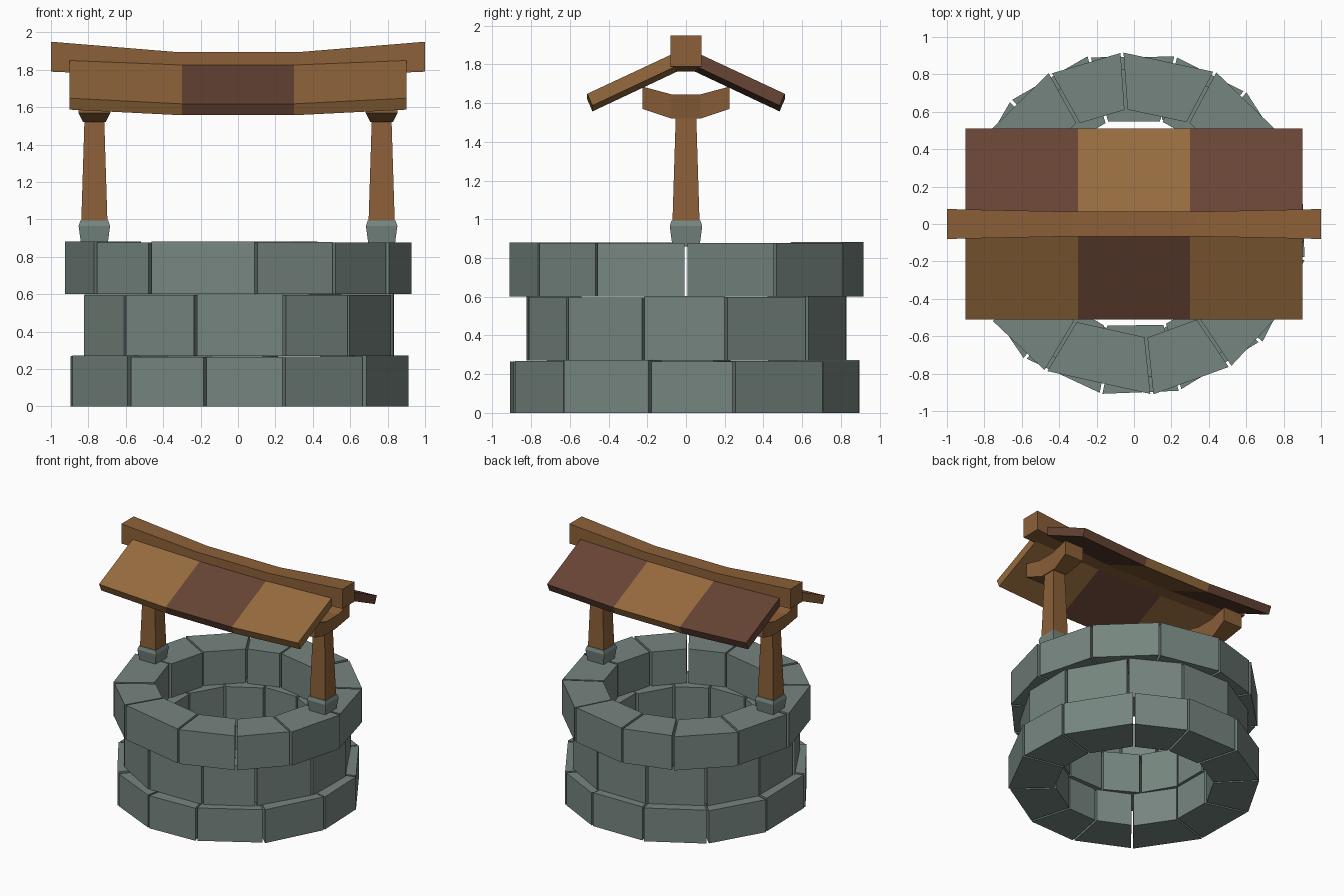
import bpy, math, random

if "Cube" in bpy.data.objects:
    bpy.data.objects.remove(bpy.data.objects["Cube"])
random.seed(4)


def mat(name, rgb):
    m = bpy.data.materials.new(name)
    m.diffuse_color = (*rgb, 1)
    m.use_nodes = True
    m.node_tree.nodes["Principled BSDF"].inputs["Base Color"].default_value = m.diffuse_color
    return m


STONE = mat("grey_green_stone", (0.180, 0.235, 0.213))
WOOD = mat("frame_wood", (0.262, 0.118, 0.040))
LIGHT = mat("light_roof_wood", (0.305, 0.145, 0.047))
DARK = mat("dark_roof_wood", (0.135, 0.058, 0.036))


def make(name, verts, faces, mats, idx=None):
    me = bpy.data.meshes.new(name)
    me.from_pydata(verts, [], faces)
    for m in mats:
        me.materials.append(m)
    if idx:
        for p, i in zip(me.polygons, idx):
            p.material_index = i
    ob = bpy.data.objects.new(name, me)
    bpy.context.collection.objects.link(ob)
    # consistent outward normals
    import bmesh
    bm = bmesh.new()
    bm.from_mesh(me)
    bmesh.ops.recalc_face_normals(bm, faces=bm.faces)
    bm.to_mesh(me)
    bm.free()
    return ob


def loft(name, sections, mats, span_mats=None):
    """Skin matching closed sections and cap both ends."""
    n = len(sections[0])
    verts = [v for s in sections for v in s]
    faces, idx = [], []
    for k in range(len(sections) - 1):
        for i in range(n):
            j = (i + 1) % n
            faces.append((k*n + i, k*n + j, k*n + n + j, k*n + n + i))
            idx.append(span_mats[k] if span_mats else 0)
    faces += [tuple(range(n)), tuple(range(len(verts) - n, len(verts)))]
    idx += [span_mats[0], span_mats[-1]] if span_mats else [0, 0]
    return make(name, verts, faces, mats, idx)


# Stone rings: twelve separate wedge blocks each, split at the seam angles
def ring(name, seams, r_in, r_out, z0, z1):
    verts, faces = [], []
    for k, a in enumerate(seams):
        b = seams[(k + 1) % 12] + (360 if k == 11 else 0)
        base = len(verts)
        dr = random.uniform(-0.008, 0.008)
        for z in (z0, z1 + random.uniform(-0.006, 0.005)):
            for ang, s, r in ((a, 1, r_in), (a, 1, r_out), (b, -1, r_out), (b, -1, r_in)):
                t = math.radians(ang) + s * 0.008 / r
                q = r + dr
                verts.append((q * math.cos(t), q * math.sin(t), z))
        faces += [tuple(base + i for i in f) for f in (
            (0, 1, 2, 3), (4, 5, 6, 7), (0, 1, 5, 4), (1, 2, 6, 5), (2, 3, 7, 6), (3, 0, 4, 7))]
    make(name, verts, faces, [STONE])


ring("bottom_stone_ring", [-129, -101, -74.5, -43, -11.5, 15.5, 50, 76, 105, 135, 165, 197],
     0.585, 0.925, 0.0, 0.27)
ring("middle_stone_ring", [-135, -105.5, -73, -46, -15, 14, 47, 75, 105, 135, 165, 195],
     0.56, 0.85, 0.27, 0.60)
ring("top_stone_ring", [-121, -84, -56, -30, 0, 30, 62, 94, 119, 150, 180, 214],
     0.615, 0.92, 0.60, 0.88)


def square(cx, h, z):
    return [(cx - h, -h, z), (cx + h, -h, z), (cx + h, h, z), (cx - h, h, z)]


# Posts, stone feet and curved brackets on each side
for side, cx in (("left", -0.768), ("right", 0.768)):
    loft(side + "_post_foot", [square(cx, h, z) for h, z in
         ((0.07, 0.86), (0.084, 0.965), (0.075, 0.993))], [STONE])
    loft(side + "_post", [square(cx, h, z) for h, z in ((0.07, 0.985), (0.053, 1.53))], [WOOD])
    loft(side + "_bracket", [
        [(cx - lo, y, zb), (cx + lo, y, zb), (cx + 0.085, y, zt), (cx - 0.085, y, zt)]
        for y, zb, zt, lo in ((-0.225, 1.57, 1.685, 0.085), (-0.075, 1.52, 1.645, 0.06),
                              (0.075, 1.52, 1.645, 0.06), (0.225, 1.57, 1.685, 0.085))], [WOOD])

# Ridge beam, swept up at both ends
loft("ridge_beam", [[(x, -h, zb), (x, h, zb), (x, h, zt), (x, -h, zt)]
     for x, h, zb, zt in ((-1, 0.08, 1.79, 1.95), (-0.33, 0.066, 1.762, 1.895),
                          (0.33, 0.066, 1.762, 1.895), (1, 0.08, 1.79, 1.95))], [WOOD])

# Roof panels: bent with the ridge, three boards in alternating colours
for name, s, order in (("front_roof_panel", -1, [0, 1, 0]), ("back_roof_panel", 1, [1, 0, 1])):
    prof = [(0.51, 1.618), (0.483, 1.557), (0.045, 1.763), (0.06, 1.828)]
    loft(name, [[(x, s * y, z + up) for y, z in prof]
         for x, up in ((-0.9, 0.03), (-0.3, 0), (0.3, 0), (0.9, 0.03))], [LIGHT, DARK], order)
